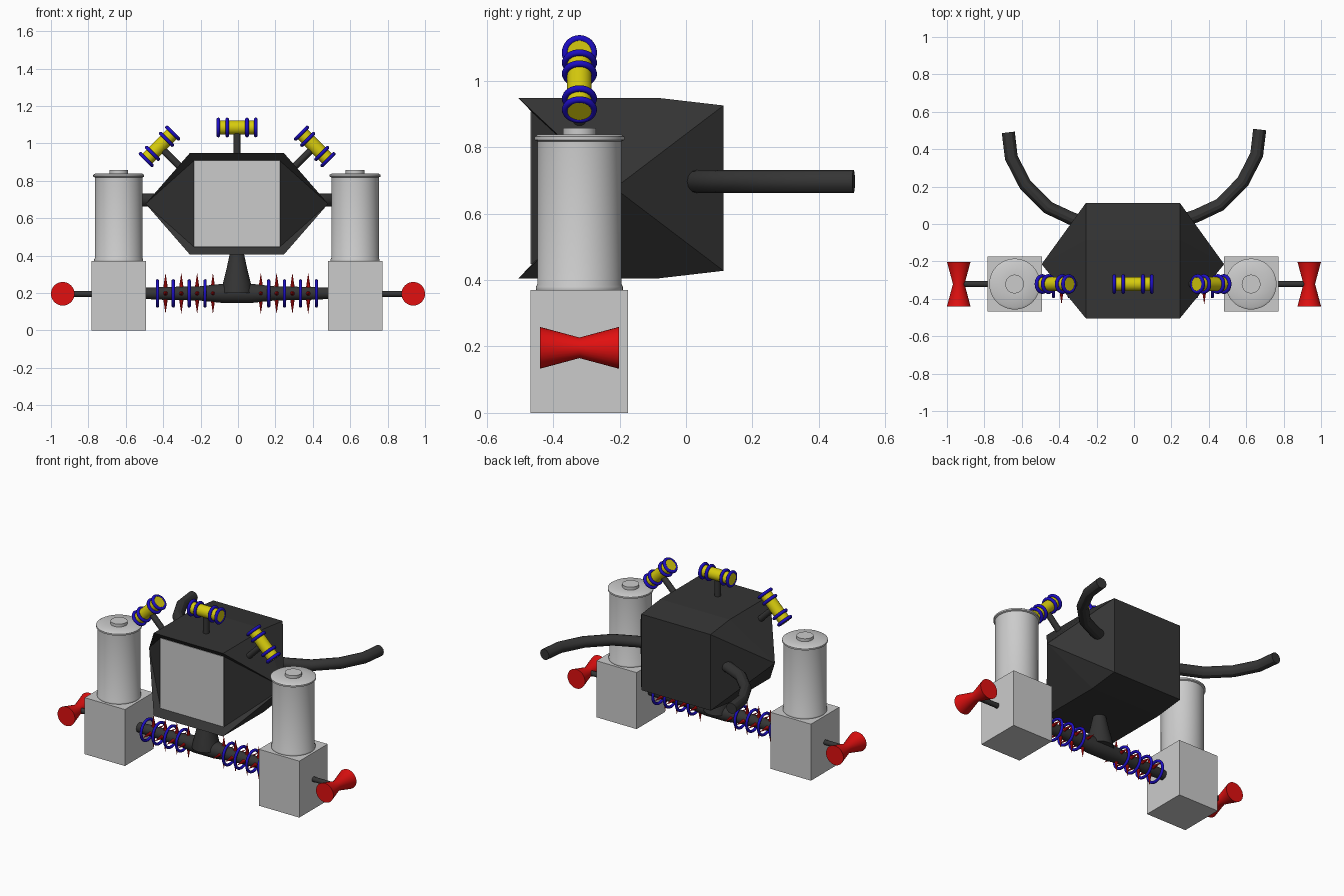
import bpy, bmesh, math
from mathutils import Vector

if "Cube" in bpy.data.objects:
    bpy.data.objects.remove(bpy.data.objects["Cube"])

CX, CY = -0.006, -0.321      # symmetry plane and main depth line
SIDES = ((-1, "left"), (1, "right"))


def material(name, rgb):
    m = bpy.data.materials.new(name)
    m.diffuse_color = (*rgb, 1)
    m.use_nodes = True
    m.node_tree.nodes["Principled BSDF"].inputs["Base Color"].default_value = m.diffuse_color
    return m


DARK = material("dark", (0.035, 0.035, 0.035))
RED = material("red", (0.75, 0.005, 0.005))
BLUE = material("blue", (0.012, 0.004, 0.55))
YELLOW = material("yellow", (0.68, 0.6, 0.004))


def finish(bm, name, mat=None, smooth=True):
    bmesh.ops.remove_doubles(bm, verts=bm.verts, dist=1e-5)
    bmesh.ops.recalc_face_normals(bm, faces=bm.faces)
    me = bpy.data.meshes.new(name)
    bm.to_mesh(me)
    bm.free()
    ob = bpy.data.objects.new(name, me)
    bpy.context.collection.objects.link(ob)
    if mat:
        me.materials.append(mat)
    if smooth:
        bpy.ops.object.select_all(action='DESELECT')
        ob.select_set(True)
        bpy.context.view_layer.objects.active = ob
        bpy.ops.object.shade_smooth_by_angle(angle=math.radians(35))
    return ob


def lathe(name, profile, loc, axis=(0, 0, 1), mat=None, n=32):
    """Revolve (radius, height) points about an axis, closing both ends."""
    q = Vector(axis).to_track_quat('Z', 'Y')
    bm = bmesh.new()
    rings = []
    for r, h in profile:
        ang = [2 * math.pi * i / n for i in range(n)]
        rings.append([bm.verts.new(Vector(loc) + q @ Vector((r * math.cos(a), r * math.sin(a), h)))
                      for a in ang])
    for a, b in zip(rings, rings[1:]):
        for i in range(n):
            bm.faces.new((a[i], a[(i + 1) % n], b[(i + 1) % n], b[i]))
    bm.faces.new(rings[0][::-1])
    bm.faces.new(rings[-1])
    return finish(bm, name, mat)


def ring(name, loc, axis, major, minor):
    bpy.ops.mesh.primitive_torus_add(major_radius=major, minor_radius=minor, major_segments=32,
                                     minor_segments=10, location=loc)
    ob = bpy.context.object
    ob.name = name
    ob.rotation_euler = Vector(axis).to_track_quat('Z', 'Y').to_euler()
    ob.data.materials.append(BLUE)
    bpy.ops.object.shade_smooth_by_angle(angle=math.radians(60))


def box(name, lo, hi, mat=None):
    bm = bmesh.new()
    bmesh.ops.create_cube(bm, size=1)
    for v in bm.verts:
        v.co = [l + (c + 0.5) * (h - l) for c, l, h in zip(v.co, lo, hi)]
    return finish(bm, name, mat, False)


# Faceted hull: one quarter repeated over the x and z symmetry planes
F, M, B = (.251, -.505, .272), (.251, -.085, .272), (.251, .113, .249)
S, P = (.488, -.215, 0), (.23, -.465, .23)


def x0(p): return (0, p[1], p[2])
def z0(p): return (p[0], p[1], 0)


quarter = [(x0(F), F, M, x0(M)), (x0(M), M, B, x0(B)), (x0(B), B, z0(B), z0(x0(B))),
           (F, S, M), (M, S, B), (B, S, z0(B)),
           (x0(F), F, P, x0(P)), (F, S, P), (P, S, z0(P)), (x0(P), P, z0(P), z0(x0(P)))]
bm = bmesh.new()
for sx in (-1, 1):
    for sz in (-1, 1):
        for face in quarter:
            bm.faces.new([bm.verts.new((CX + sx * p[0], p[1], .677 + sz * p[2])) for p in face])
finish(bm, "hull", DARK, False)

# Front screen
box("front_panel", (CX - .23, -.469, .448), (CX + .23, -.462, .908))

# Neck and cross axle
lathe("neck", [(.085, .2), (.075, .25), (.055, .33), (.036, .42)], (CX, CY, 0), mat=DARK)
lathe("cross_axle", [(.03, -.49), (.034, -.4), (.038, -.2), (.052, -.07), (.052, .07),
                     (.038, .2), (.034, .4), (.03, .49)], (CX, CY, .198), (1, 0, 0), DARK)

# Pods on struts over the roof
pods = [("top", (-.005, 1.085), 0, .17), ("left", (-.42, .984), 45, .2), ("right", (.41, .984), -45, .2)]
for name, (x, z), deg, reach in pods:
    a = math.radians(deg)
    along = Vector((math.cos(a), 0, math.sin(a)))
    down = Vector((math.sin(a), 0, -math.cos(a)))
    c = Vector((x, CY, z))
    lathe(name + "_strut", [(.019, .02), (.019, reach)], c, down, DARK, 16)
    lathe(name + "_pod", [(.037, -.107), (.037, .107)], c, along, YELLOW)
    for d in (-.1, -.053, .053, .1):
        ring(name + "_pod_ring", c + along * d, along, .043, .01)

for s, side in SIDES:
    x = CX + s * .632
    # Feet and canisters
    box(side + "_foot", (x - .146, CY - .147, 0), (x + .146, CY + .147, .37))
    lathe(side + "_canister",
          [(.129, .365), (.131, .372), (.131, .38), (.127, .387), (.127, .818), (.136, .822),
           (.136, .832), (.125, .839), (.05, .839), (.05, .858)], (x, CY, 0), n=48)

    # Outer rods and hourglass wheels
    lathe(side + "_rod", [(.016, .75), (.016, .936)], (0, CY, .196), (s, 0, 0), DARK, 16)
    lathe(side + "_wheel", [(.063, -.119), (.031, 0), (.063, .119)], (s * .937, CY, .196),
          (0, 1, 0), RED)

    # Axle rings and spikes
    for i in range(4):
        ring(side + "_axle_ring", (CX + s * (.17 + .085 * i), CY, .198), (1, 0, 0), .067, .009)
        for k in range(4):
            a = k * math.pi / 2
            lathe(side + "_spike", [(.013, .025), (.0005, .107)],
                  (CX + s * (.128 + .0845 * i), CY, .198), (0, math.cos(a), math.sin(a)), RED, 10)

    # Swept rear arms
    path = [(.23, -.005), (.33, .027), (.46, .088), (.582, .211), (.656, .355), (.672, .49)]
    if s > 0:
        path = [(u, v + .015) for u, v in path]
    cu = bpy.data.curves.new(side + "_rear_arm", 'CURVE')
    cu.dimensions = '3D'
    cu.bevel_depth = .035
    cu.bevel_resolution = 4
    cu.use_fill_caps = True
    sp = cu.splines.new('POLY')
    sp.points.add(len(path) - 1)
    for pt, (u, v) in zip(sp.points, path):
        pt.co = (s * u, v, .697, 1)
    cu.materials.append(DARK)
    arm = bpy.data.objects.new(side + "_rear_arm", cu)
    bpy.context.collection.objects.link(arm)
    bpy.ops.object.select_all(action='DESELECT')
    arm.select_set(True)
    bpy.context.view_layer.objects.active = arm
    bpy.ops.object.convert(target='MESH')
    bpy.ops.object.shade_smooth_by_angle(angle=math.radians(30))
